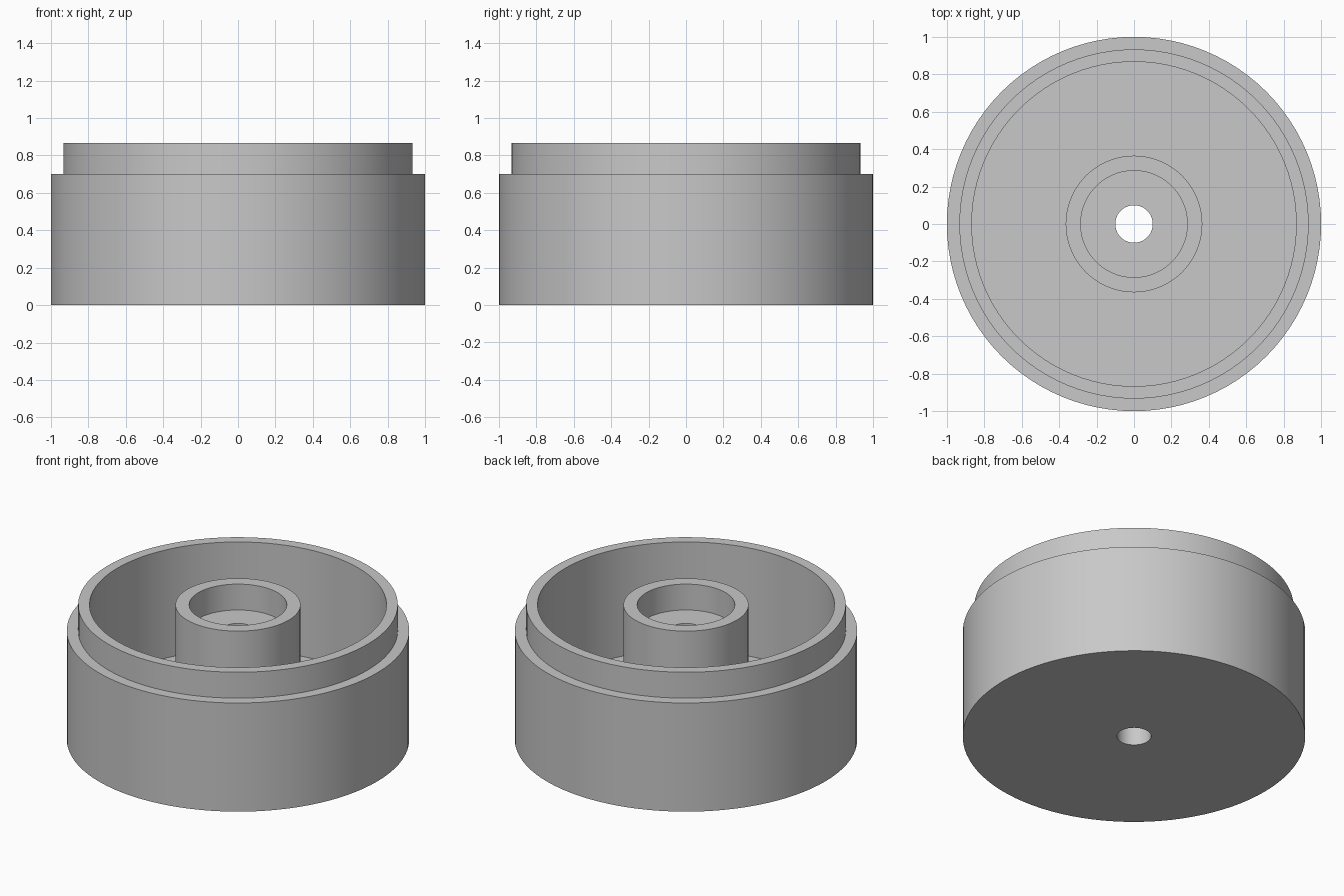
import bpy
import bmesh
from math import radians, tau
from mathutils import Matrix

cube = bpy.data.objects.get("Cube")
if cube:
    bpy.data.objects.remove(cube, do_unlink=True)

SEGMENTS = 96

# Plain grey material
grey = bpy.data.materials.new("light_grey")
grey.use_nodes = True
colour = (0.58, 0.58, 0.58, 1)
grey.diffuse_color = colour
grey.node_tree.nodes["Principled BSDF"].inputs["Base Color"].default_value = colour


def lathe(name, profile, material):
    """Turn a closed (radius, height) profile around the z axis."""
    bm = bmesh.new()
    rings = []
    for i in range(SEGMENTS):
        turn = Matrix.Rotation(tau * i / SEGMENTS, 3, "Z")
        rings.append([bm.verts.new(turn @ Matrix.Identity(3) @ p) for p in profile])
    count = len(profile)
    for i, ring in enumerate(rings):
        following = rings[(i + 1) % SEGMENTS]
        for j in range(count):
            k = (j + 1) % count
            bm.faces.new((ring[j], following[j], following[k], ring[k]))
    bmesh.ops.recalc_face_normals(bm, faces=bm.faces)
    mesh = bpy.data.meshes.new(name)
    bm.to_mesh(mesh)
    bm.free()
    mesh.materials.append(material)
    obj = bpy.data.objects.new(name, mesh)
    bpy.context.collection.objects.link(obj)
    bpy.ops.object.select_all(action="DESELECT")
    obj.select_set(True)
    bpy.context.view_layer.objects.active = obj
    bpy.ops.object.shade_smooth_by_angle(angle=radians(30))
    return obj


# Main dimensions
top, step, floor = 0.867, 0.70, 0.17
body_r, lip_r, cavity_r = 1.0, 0.933, 0.867
boss_r, recess_r, hole_r = 0.365, 0.285, 0.10

outline = [
    (hole_r, 0), (body_r, 0),                  # flat underside
    (body_r, step), (lip_r, step),             # outer wall and shoulder
    (lip_r, top), (cavity_r, top),             # raised lip
    (cavity_r, floor), (boss_r, floor),        # annular cavity
    (boss_r, top), (recess_r, top),            # central boss
    (recess_r, step), (hole_r, step),          # recess above the through hole
]

# One solid turned housing with its boss and through hole
from mathutils import Vector
lathe("turned_housing", [Vector((r, 0, z)) for r, z in outline], grey)
